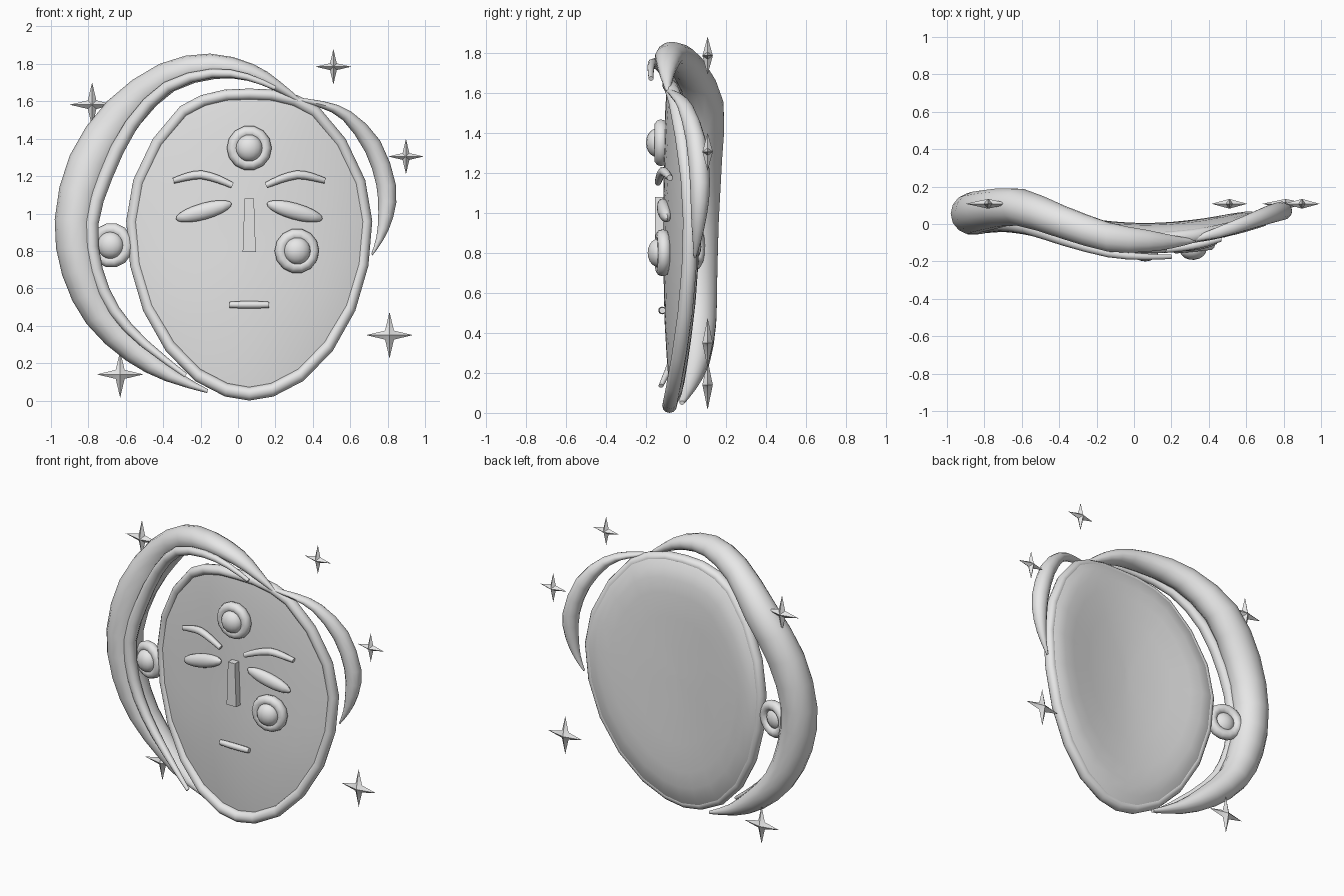
import bpy, bmesh, math
from mathutils import Vector, Matrix

if "Cube" in bpy.data.objects:
    bpy.data.objects.remove(bpy.data.objects["Cube"], do_unlink=True)

stone = bpy.data.materials.new("plain grey")
stone.use_nodes = True
stone.diffuse_color = (0.8, 0.8, 0.8, 1)
stone.node_tree.nodes["Principled BSDF"].inputs["Base Color"].default_value = (0.8, 0.8, 0.8, 1)

CX, CZ = 0.06, 0.9
parts = []


def finish(name, bm):
    bmesh.ops.remove_doubles(bm, verts=bm.verts, dist=0.0005)
    bmesh.ops.recalc_face_normals(bm, faces=bm.faces)
    mesh = bpy.data.meshes.new(name)
    bm.to_mesh(mesh)
    bm.free()
    mesh.materials.append(stone)
    obj = bpy.data.objects.new(name, mesh)
    bpy.context.collection.objects.link(obj)
    parts.append(obj)
    return obj


def bridge(bm, rings, closed=False):
    """Join equal rings of verts with quads."""
    n = len(rings[0])
    pairs = list(zip(rings, rings[1:])) + ([(rings[-1], rings[0])] if closed else [])
    for a, b in pairs:
        for i in range(n):
            j = (i + 1) % n
            bm.faces.new((a[i], a[j], b[j], b[i]))


def rounded(rows):
    """Add a smoothly interpolated row halfway between neighbours."""
    last = len(rows) - 1
    result = []
    for k in range(last):
        before, a, b, after = rows[max(k - 1, 0)], rows[k], rows[k + 1], rows[min(k + 2, last)]
        result.append(a)
        result.append(tuple((9 * (q + r) - p - s) / 16 for p, q, r, s in zip(before, a, b, after)))
    return result + [rows[last]]


def loft(name, stations, sides=12, closed=False):
    """Oval tube; a station is (outer x, outer z, inner x, inner z, y, half depth)."""
    bm = bmesh.new()
    rings = []
    for ox, oz, ix, iz, y, d in stations:
        mid = Vector(((ox + ix) / 2, y, (oz + iz) / 2))
        half = Vector(((ox - ix) / 2, 0, (oz - iz) / 2))
        rings.append([bm.verts.new(mid + half * math.cos(t) + Vector((0, d * math.sin(t), 0)))
                      for t in (math.tau * k / sides for k in range(sides))])
    bridge(bm, rings, closed)
    if not closed:
        bm.faces.new(rings[0])
        bm.faces.new(rings[-1])
    return finish(name, bm)


def tube(name, points, radii):
    """Round tube along (x, y, z) points lying across the front."""
    stations = []
    for k, (x, y, z) in enumerate(points):
        a, b = points[max(k - 1, 0)], points[min(k + 1, len(points) - 1)]
        n = Vector((a[2] - b[2], b[0] - a[0])).normalized() * radii[k]
        stations.append((x + n.x, z + n.y, x - n.x, z - n.y, y, radii[k]))
    return loft(name, rounded(stations), 10)


def ellipsoid(name, centre, size, tilt=0, yaw=0):
    bm = bmesh.new()
    matrix = (Matrix.Translation(centre) @ Matrix.Rotation(yaw, 4, 'Z')
              @ Matrix.Rotation(tilt, 4, 'Y') @ Matrix.Diagonal((*size, 1)))
    bmesh.ops.create_uvsphere(bm, u_segments=16, v_segments=10, radius=1, matrix=matrix)
    return finish(name, bm)


def gem(name, x, y, z, yaw, bulge):
    """Bead set in a ring."""
    bm = bmesh.new()
    turn = Matrix.Translation((x, y, z)) @ Matrix.Rotation(yaw, 4, 'Z')
    rings = []
    for i in range(14):
        a = math.tau * i / 14
        ring = []
        for k in range(10):
            t = math.tau * k / 10
            r = 0.087 + 0.033 * math.cos(t)
            ring.append(bm.verts.new(turn @ Vector((r * math.cos(a), 0.033 * math.sin(t), r * math.sin(a)))))
        rings.append(ring)
    bridge(bm, rings, True)
    finish(name + "_ring", bm)
    ellipsoid(name + "_bead", turn @ Vector((0, -bulge, 0)), (0.072, 0.055, 0.072), yaw=yaw)


# Egg-shaped outline of the face, mirrored from one half
half = [(0, 1.668), (0.13, 1.663), (0.26, 1.632), (0.37, 1.573), (0.515, 1.4), (0.62, 1.18),
        (0.658, 0.96), (0.637, 0.72), (0.567, 0.48), (0.446, 0.265), (0.29, 0.105),
        (0.13, 0.022), (0, 0)]
outline = half + [(-x, z) for x, z in half[-2:0:-1]]

# Slim round rim bent backwards at the sides
loft("face_rim", [(CX + x, z, CX + x * 0.9, CZ + (z - CZ) * 0.92, -0.082 + 0.24 * x * x, 0.037)
                  for x, z in outline], 12, True)

# Curved face plate, its back standing proud of the rim with a rounded edge
bm = bmesh.new()
scales = [0.03, 0.25, 0.5, 0.7, 0.82, 0.9, 0.96]
skins = []
for front in (True, False):
    for s in scales if front else scales[::-1]:
        ring = []
        for x, z in outline:
            dx, pz = x * s, CZ + (z - CZ) * s
            if front:
                y = -0.112 + 0.24 * dx * dx + 0.02 * s ** 4 + 0.04 * max(0, 0.55 - pz)
            else:
                y = 0.005 + 0.25 * dx * dx - 0.08 * s ** 10
            ring.append(bm.verts.new((CX + dx, y, pz)))
        skins.append(ring)
bridge(bm, skins)
bm.faces.new(skins[0])
bm.faces.new(skins[-1])
finish("face_plate", bm)

# Large crescent on the right side
loft("large_crescent", rounded([
    (0.33, 1.615, 0.31, 1.60, -0.09, 0.01),
    (0.22, 1.71, 0.19, 1.66, -0.095, 0.035),
    (0.08, 1.80, 0.05, 1.71, -0.09, 0.06),
    (-0.15, 1.855, -0.12, 1.72, -0.07, 0.08),
    (-0.42, 1.80, -0.34, 1.655, 0.01, 0.09),
    (-0.70, 1.60, -0.52, 1.48, 0.09, 0.10),
    (-0.90, 1.31, -0.67, 1.24, 0.075, 0.108),
    (-0.98, 0.97, -0.755, 0.97, 0.055, 0.112),
    (-0.94, 0.67, -0.73, 0.72, 0.052, 0.107),
    (-0.81, 0.41, -0.645, 0.49, 0.058, 0.095),
    (-0.60, 0.215, -0.48, 0.30, 0.045, 0.075),
    (-0.39, 0.105, -0.32, 0.155, 0.01, 0.045),
    (-0.165, 0.04, -0.16, 0.06, -0.02, 0.012)]), 14)

# Slim roll along its inner front edge
tube("crescent_inner_roll",
     [(0.2, -0.175, 1.67), (0.05, -0.175, 1.73), (-0.14, -0.155, 1.75), (-0.38, -0.085, 1.675),
      (-0.57, -0.02, 1.475), (-0.71, 0.0, 1.2), (-0.785, -0.01, 0.95), (-0.76, -0.01, 0.7),
      (-0.66, -0.015, 0.48), (-0.5, -0.05, 0.305), (-0.28, -0.125, 0.135)],
     [0.012, 0.018, 0.024, 0.031, 0.036, 0.04, 0.04, 0.037, 0.031, 0.024, 0.012])

# Small crescent on the left side
loft("small_crescent", rounded([
    (0.31, 1.62, 0.31, 1.60, -0.085, 0.012),
    (0.46, 1.60, 0.44, 1.565, -0.045, 0.03),
    (0.605, 1.545, 0.56, 1.50, 0.0, 0.04),
    (0.76, 1.39, 0.68, 1.33, 0.05, 0.05),
    (0.845, 1.15, 0.74, 1.15, 0.07, 0.05),
    (0.83, 0.98, 0.75, 1.0, 0.065, 0.04),
    (0.775, 0.855, 0.74, 0.875, 0.055, 0.022),
    (0.718, 0.775, 0.713, 0.785, 0.045, 0.006)]))

# Eyes and brows, mirrored about the face centre
for side, label in ((-1, "right"), (1, "left")):
    ellipsoid(label + "_eye", (CX + side * 0.243, -0.108, 1.012), (0.155, 0.035, 0.044),
              side * 0.27, side * 0.1)
    tube(label + "_brow",
         [(CX + side * x, y, z) for x, y, z in
          ((0.09, -0.14, 1.15), (0.165, -0.13, 1.183), (0.255, -0.115, 1.207),
           (0.33, -0.1, 1.197), (0.405, -0.08, 1.175))],
         [0.016, 0.021, 0.023, 0.021, 0.015])

# Nose, a block widening downwards
bm = bmesh.new()
bmesh.ops.create_cube(bm, size=1)
for v in bm.verts:
    low = v.co.z < 0
    v.co = (CX + v.co.x * (0.07 if low else 0.05), -0.125 + v.co.y * 0.06, 0.795 if low else 1.08)
finish("nose", bm)

# Mouth
tube("mouth", [(CX + x, -0.12 + 0.2 * x * x, 0.512) for x in (-0.105, -0.05, 0.05, 0.105)],
     [0.016, 0.019, 0.019, 0.016])

# Set beads
gem("forehead", CX, -0.125, 1.35, 0, 0.02)
gem("cheek", 0.315, -0.117, 0.8, 0.1, 0.02)
gem("ear", -0.677, 0.04, 0.83, -0.25, 0.02)

# Four-pointed stars
for n, (x, z, r) in enumerate(((-0.78, 1.582, 0.12), (0.51, 1.785, 0.095), (0.898, 1.305, 0.095),
                               (0.81, 0.35, 0.125), (-0.63, 0.14, 0.125))):
    bm = bmesh.new()
    rim = []
    for k in range(8):
        reach = r if k % 2 == 0 else r * 0.27
        a = math.tau * k / 8
        rim.append(bm.verts.new((x + reach * math.cos(a), 0.108, z + reach * math.sin(a))))
    for depth in (-0.026, 0.026):
        tip = bm.verts.new((x, 0.108 + depth, z))
        for k in range(8):
            bm.faces.new((rim[k], rim[(k + 1) % 8], tip))
    finish("star_%d" % (n + 1), bm)

# Smooth shading with sharp edges kept
bpy.ops.object.select_all(action='DESELECT')
for obj in parts:
    obj.select_set(True)
bpy.context.view_layer.objects.active = parts[0]
bpy.ops.object.shade_smooth_by_angle(angle=math.radians(42))
